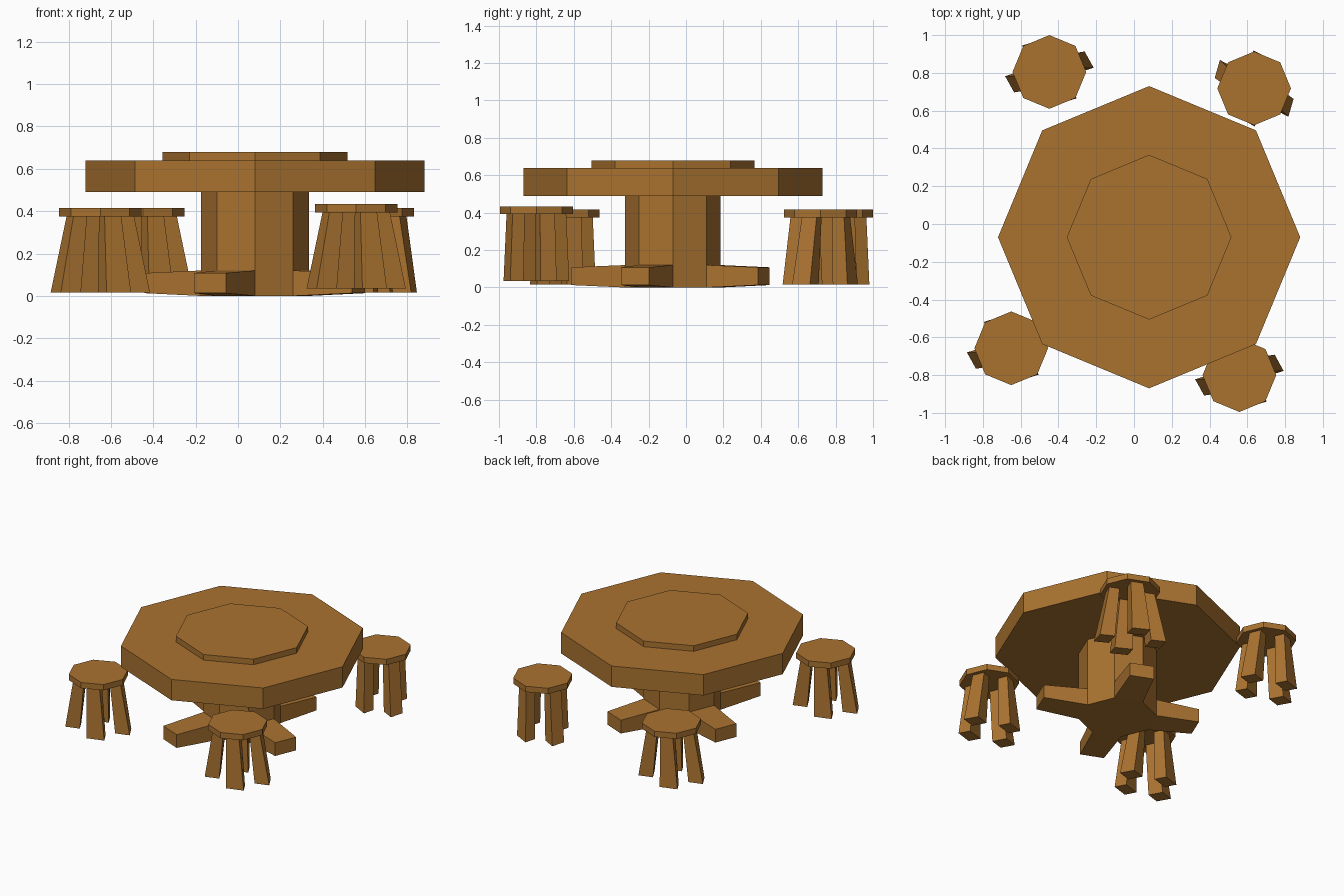
import bpy, bmesh
from math import cos, sin, radians
from mathutils import Vector, Matrix

if "Cube" in bpy.data.objects:
    bpy.data.objects.remove(bpy.data.objects["Cube"])

wood = bpy.data.materials.new("wood")
wood.diffuse_color = (0.40, 0.17, 0.03, 1)
wood.use_nodes = True
wood.node_tree.nodes["Principled BSDF"].inputs["Base Color"].default_value = wood.diffuse_color
CX, CY = 0.08, -0.07


def finish(name, bm, matrix=Matrix()):
    bmesh.ops.recalc_face_normals(bm, faces=bm.faces)
    mesh = bpy.data.meshes.new(name)
    bm.to_mesh(mesh)
    bm.free()
    mesh.materials.append(wood)
    ob = bpy.data.objects.new(name, mesh)
    ob.matrix_world = matrix
    bpy.context.collection.objects.link(ob)
    return ob


def octagon(name, r, z0, z1, x=0, y=0):
    bm = bmesh.new()
    bmesh.ops.create_cone(bm, cap_ends=True, segments=8, radius1=r, radius2=r, depth=z1 - z0)
    # make sure a corner lies on the x axis
    c = max((v.co for v in bm.verts), key=lambda p: p.x)
    if abs(c.y) > 1e-4:
        bmesh.ops.rotate(bm, verts=bm.verts, matrix=Matrix.Rotation(radians(22.5), 3, 'Z'))
    return finish(name, bm, Matrix.Translation((x, y, (z0 + z1) / 2)))


def loft(bm, rings):
    """Join two four-point rings into a closed block."""
    a, b = [[bm.verts.new(p) for p in ring] for ring in rings]
    bm.faces.new(a)
    bm.faces.new(b)
    for i in range(4):
        j = (i + 1) % 4
        bm.faces.new((a[i], a[j], b[j], b[i]))


# Table: top, raised centre and pedestal
octagon("table_top", 0.80, 0.49, 0.64, CX, CY)
octagon("raised_centre", 0.436, 0.64, 0.68, CX, CY)
octagon("pedestal", 0.255, 0.0, 0.49, CX, CY)

# Four tapering feet growing out of alternate pedestal faces
FACE = 0.255 * cos(radians(22.5))
HALF = 0.255 * sin(radians(22.5))
for name, angle, reach in (("right_foot", -22.5, 0.53), ("back_foot", 67.5, 0.525),
                           ("left_foot", 157.5, 0.53), ("front_foot", -112.5, 0.555)):
    bm = bmesh.new()
    loft(bm, [[(d, s * h, z) for s, z in ((-1, z0), (1, z0), (1, z1), (-1, z1))]
              for d, h, z0, z1 in ((FACE, HALF, 0.0, 0.12), (reach, 0.081, 0.013, 0.108))])
    finish(name, bm, Matrix.Translation((CX, CY, 0)) @ Matrix.Rotation(radians(angle), 4, 'Z'))


# Stools: octagonal seat on four legs splayed mainly along one axis
def stool(name, x, y, lift, turn):
    octagon(name + "_seat", 0.195, 0.375 + lift, 0.416 + lift, x, y)
    bm = bmesh.new()
    for k in range(4):
        rot = Matrix.Rotation(radians(22.5 + 90 * k), 3, 'Z')
        section = [rot @ Vector(p) for p in ((0.085, -0.0425, 0), (0.155, -0.0425, 0),
                                             (0.155, 0.0425, 0), (0.085, 0.0425, 0))]
        loft(bm, [[(p.x * sx, p.y * sy, z) for p in section]
                  for sx, sy, z in ((1.47, 1.1, 0.016), (1, 1, 0.375))])
    finish(name + "_legs", bm, Matrix.Translation((x, y, lift)) @ Matrix.Rotation(radians(turn), 4, 'Z'))


stool("back_left_stool", -0.448, 0.805, 0, 0)
stool("back_right_stool", 0.636, 0.718, 0, -45)
stool("front_left_stool", -0.65, -0.658, 0, 0)
stool("front_right_stool", 0.558, -0.80, 0.018, 0)
